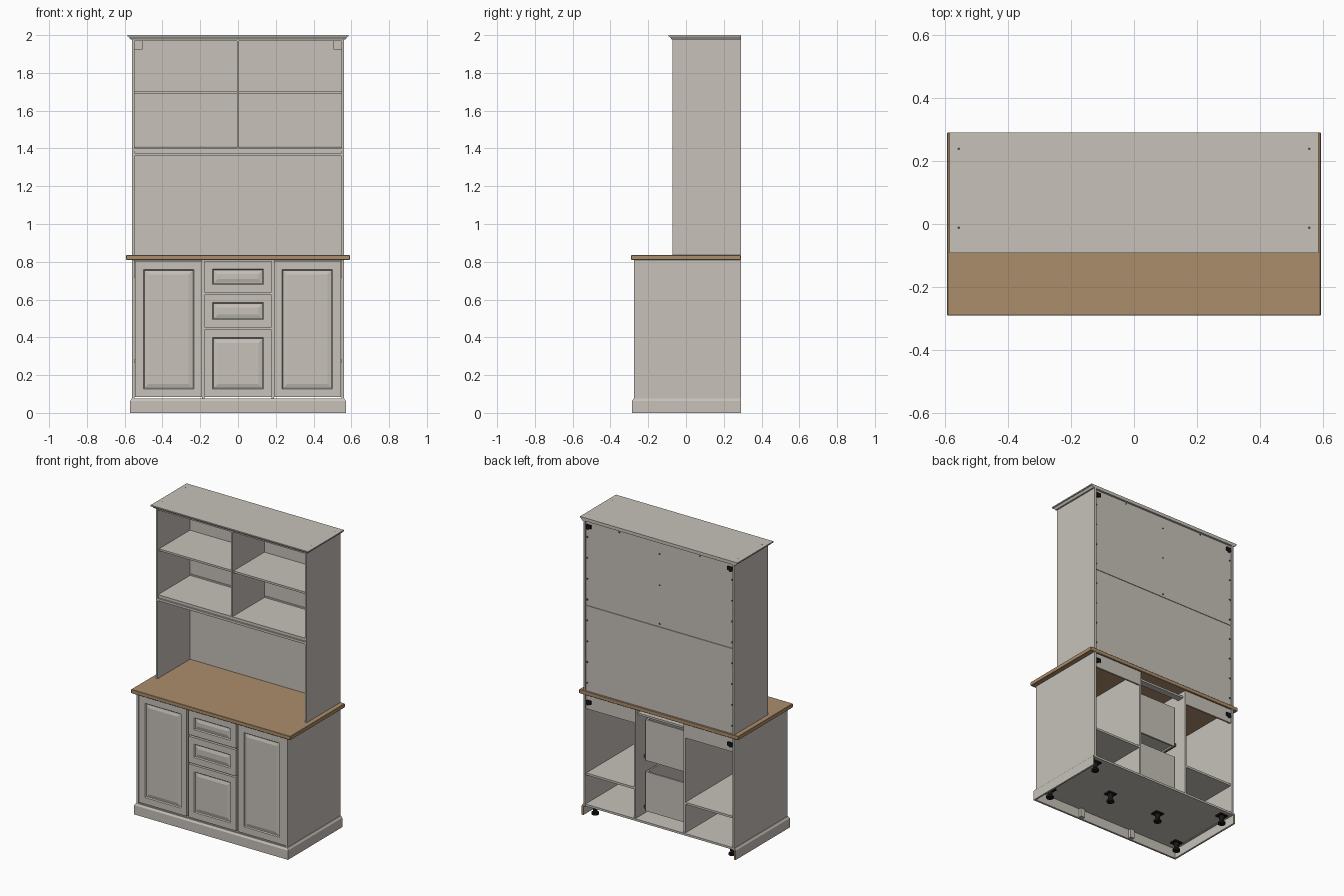
import bpy, bmesh
from mathutils import Vector

cube = bpy.data.objects.get("Cube")
if cube:
    bpy.data.objects.remove(cube, do_unlink=True)


def material(name, rgb):
    m = bpy.data.materials.new(name)
    m.use_nodes = True
    m.diffuse_color = (*rgb, 1)
    bsdf = m.node_tree.nodes["Principled BSDF"]
    bsdf.inputs["Base Color"].default_value = (*rgb, 1)
    bsdf.inputs["Roughness"].default_value = 0.6
    return m


PAINT = material("warm grey paint", (0.57, 0.54, 0.49))
WOOD = material("oak wood", (0.41, 0.27, 0.145))
BLACK = material("black plastic", (0.008, 0.008, 0.008))
METAL = material("dark screw metal", (0.08, 0.08, 0.08))


def finish(name, bm, mat):
    mesh = bpy.data.meshes.new(name)
    bm.normal_update()
    bm.to_mesh(mesh)
    bm.free()
    mesh.materials.append(mat)
    ob = bpy.data.objects.new(name, mesh)
    bpy.context.collection.objects.link(ob)
    return ob


def box_mesh(x, y, z):
    bm = bmesh.new()
    bmesh.ops.create_cube(bm, size=1)
    for v in bm.verts:
        v.co = Vector([a + (b - a) * (c + 0.5) for (a, b), c in zip((x, y, z), v.co)])
    return bm


def box(name, x, y, z, mat=PAINT):
    return finish(name, box_mesh(x, y, z), mat)


def mirrored(name, x, y, z, mat=PAINT):
    """A left (+x) and a right (-x) copy of one box."""
    return (box("left_" + name, x, y, z, mat),
            box("right_" + name, (-x[1], -x[0]), y, z, mat))


def disc(name, at, r, depth, axis="Z", mat=METAL, r2=None, sides=12):
    bm = bmesh.new()
    bmesh.ops.create_cone(bm, cap_ends=True, segments=sides, radius1=r,
                          radius2=r if r2 is None else r2, depth=depth)
    for v in bm.verts:
        c = v.co
        v.co = Vector(at) + (Vector((c.x, c.z, c.y)) if axis == "Y" else c)
    bmesh.ops.recalc_face_normals(bm, faces=bm.faces)
    return finish(name, bm, mat)


def panel_front(name, x, z, margin):
    """Front with a framed, grooved and raised centre field."""
    bm = box_mesh(x, (FRONT, FRONT + 0.018), z)
    bm.normal_update()
    face = min(bm.faces, key=lambda f: f.normal.y)
    for width, depth in ((margin, 0), (0.005, -0.007), (0.004, 0), (0.018, 0.005)):
        bmesh.ops.inset_region(bm, faces=[face], thickness=width, depth=depth,
                               use_even_offset=True)
    return finish(name, bm, PAINT)


FRONT, BACK = -0.273, 0.29
T = 0.013      # board thickness
HALF = 0.56    # half cabinet width
IN = HALF - T
DIV = 0.184    # divider centre

# Base carcass: sides, dividers, floor, shelves, back rails
mirrored("base_side", (IN, HALF), (-0.276, BACK), (0.06, 0.81))
mirrored("base_divider", (DIV - T / 2, DIV + T / 2), (FRONT + 0.02, BACK - 0.01), (0.075, 0.81))
box("base_floor", (-IN, IN), (FRONT + 0.004, BACK - 0.004), (0.062, 0.076))
mirrored("base_shelf", (DIV + T / 2, IN), (-0.23, BACK - 0.012), (0.268, 0.282))
mirrored("base_back_rail", (DIV + T / 2, IN), (0.268, 0.28), (0.715, 0.81))
box("base_front_rail", (-IN, IN), (FRONT + 0.02, -0.2), (0.795, 0.808))
box("drawer_stretcher", (-DIV, DIV), (0.215, 0.26), (0.765, 0.778))
for z in (0.632, 0.447):
    box("drawer_cross_rail", (-DIV, DIV), (FRONT + 0.02, -0.2), (z - 0.006, z + 0.006))

# Doors and drawer fronts
for side, sx in (("left", 1), ("right", -1)):
    panel_front(side + "_door", sorted((sx * 0.19, sx * 0.544)), (0.083, 0.804), 0.044)
for name, z in (("top", (0.638, 0.804)), ("middle", (0.451, 0.627)), ("bottom", (0.083, 0.441))):
    panel_front(name + "_drawer_front", (-0.178, 0.178), z, 0.043)

# Open drawer boxes
for name, z0, z1 in (("upper", 0.44, 0.715), ("lower", 0.1, 0.365)):
    mirrored(name + "_drawer_wall", (0.149, 0.16), (FRONT + 0.018, 0.2), (z0, z1))
    box(name + "_drawer_back", (-0.149, 0.149), (0.188, 0.2), (z0, z1))
    box(name + "_drawer_bottom", (-0.149, 0.149), (FRONT + 0.018, 0.188), (z0 + 0.01, z0 + 0.018))
    mirrored(name + "_drawer_runner", (0.16, DIV - T / 2), (-0.22, 0.19), (z0 + 0.01, z0 + 0.03), METAL)

# Plinth with a sloped upper edge and bare wood at its rear ends
plinth = [box("plinth_front", (-0.572, 0.572), (-0.286, FRONT), (0, 0.075))]
plinth += mirrored("plinth_side", (HALF, 0.572), (FRONT, BACK), (0, 0.075))
for ob in plinth:
    bm = bmesh.new()
    bm.from_mesh(ob.data)
    ring = [e for e in bm.edges if abs(e.verts[0].co.z - e.verts[1].co.z) > 0.01]
    bmesh.ops.subdivide_edges(bm, edges=ring, cuts=1)
    for v in bm.verts:
        if 0.01 < v.co.z < 0.07:
            v.co.z = 0.062
        elif v.co.z > 0.07:
            v.co.x = max(-0.563, min(0.563, v.co.x))
            v.co.y = max(-0.278, v.co.y)
    bm.normal_update()
    for f in bm.faces:
        f.material_index = int(f.normal.y > 0.9 and f.calc_center_median().y > 0.2)
    bm.to_mesh(ob.data)
    bm.free()
    ob.data.materials.append(WOOD)
for x in (-0.2, 0.2):
    box("plinth_block", (x - 0.015, x + 0.015), (FRONT, FRONT + 0.02), (0.005, 0.062))

# Adjustable feet
for x, y in [(sx * a, y) for sx in (-1, 1) for a, y in ((0.51, 0.235), (0.51, -0.2), (0.19, 0))]:
    box("foot_plate", (x - 0.03, x + 0.03), (y - 0.025, y + 0.025), (0.054, 0.062), BLACK)
    disc("foot_stem", (x, y, 0.034), 0.012, 0.044, mat=BLACK, r2=0.019)
    disc("foot_pad", (x, y, 0.006), 0.024, 0.012, mat=BLACK)

# Worktop
top = box("worktop", (-0.592, 0.592), (-0.29, BACK), (0.81, 0.836), WOOD)
bev = top.modifiers.new("soft edge", "BEVEL")
bev.width, bev.segments = 0.002, 1

# Hutch: sides, shelves, divider, back panels
HF = -0.072
mirrored("hutch_side", (IN, HALF), (HF, BACK), (0.836, 1.98))
box("hutch_floor", (-IN, IN), (HF + 0.004, 0.272), (1.386, 1.399))
box("hutch_divider", (-T / 2, T / 2), (HF + 0.006, 0.272), (1.399, 1.98))
mirrored("hutch_shelf", (T / 2, IN), (HF + 0.015, 0.272), (1.69, 1.703))
box("hutch_ceiling", (-IN, IN), (HF + 0.002, 0.272), (1.968, 1.98))
box("hutch_lower_back", (-IN, IN), (0.272, 0.28), (0.836, 1.408))
box("hutch_upper_back", (-IN, IN), (0.272, 0.28), (1.411, 1.975))

# Moulding below the hutch floor
box("moulding_upper", (-IN, IN), (HF + 0.01, HF + 0.03), (1.376, 1.386))
box("moulding_lower", (-IN, IN), (HF, HF + 0.022), (1.36, 1.376))

# Cornice tapering downward, with a flush back
cornice = box("cornice", (-0.585, 0.585), (-0.092, BACK), (1.978, 2.0))
for v in cornice.data.vertices:
    if v.co.z < 1.99:
        v.co.x *= 0.974
        v.co.y = max(v.co.y, -0.077)
box("cornice_cap", (-0.585, 0.585), (-0.092, BACK), (1.992, 2.0))

# Hanging brackets and their inner covers
mirrored("bracket_cover", (0.505, IN), (0.25, 0.272), (1.925, 1.968))
for z in (1.945, 0.765):
    mirrored("wall_bracket", (0.508, 0.54), (0.28, 0.289), (z - 0.012, z + 0.012), BLACK)
    for x in (-0.53, 0.53):
        disc("bracket_knob", (x, 0.283, z - 0.008), 0.013, 0.012, "Y", BLACK)

# Screws in back panels and cornice
for sx in (-1, 1):
    for i in range(8):
        disc("back_screw", (sx * 0.538, 0.281, 0.89 + i * 0.14), 0.006, 0.004, "Y")
    for y in (-0.012, 0.238):
        disc("cornice_screw", (sx * 0.555, y, 2.0), 0.004, 0.001)
for x, z in ((0, 1.9), (0, 1.69), (0, 1.43), (0.3, 1.965), (-0.3, 1.965)):
    disc("back_screw", (x, 0.281, z), 0.005, 0.004, "Y")
